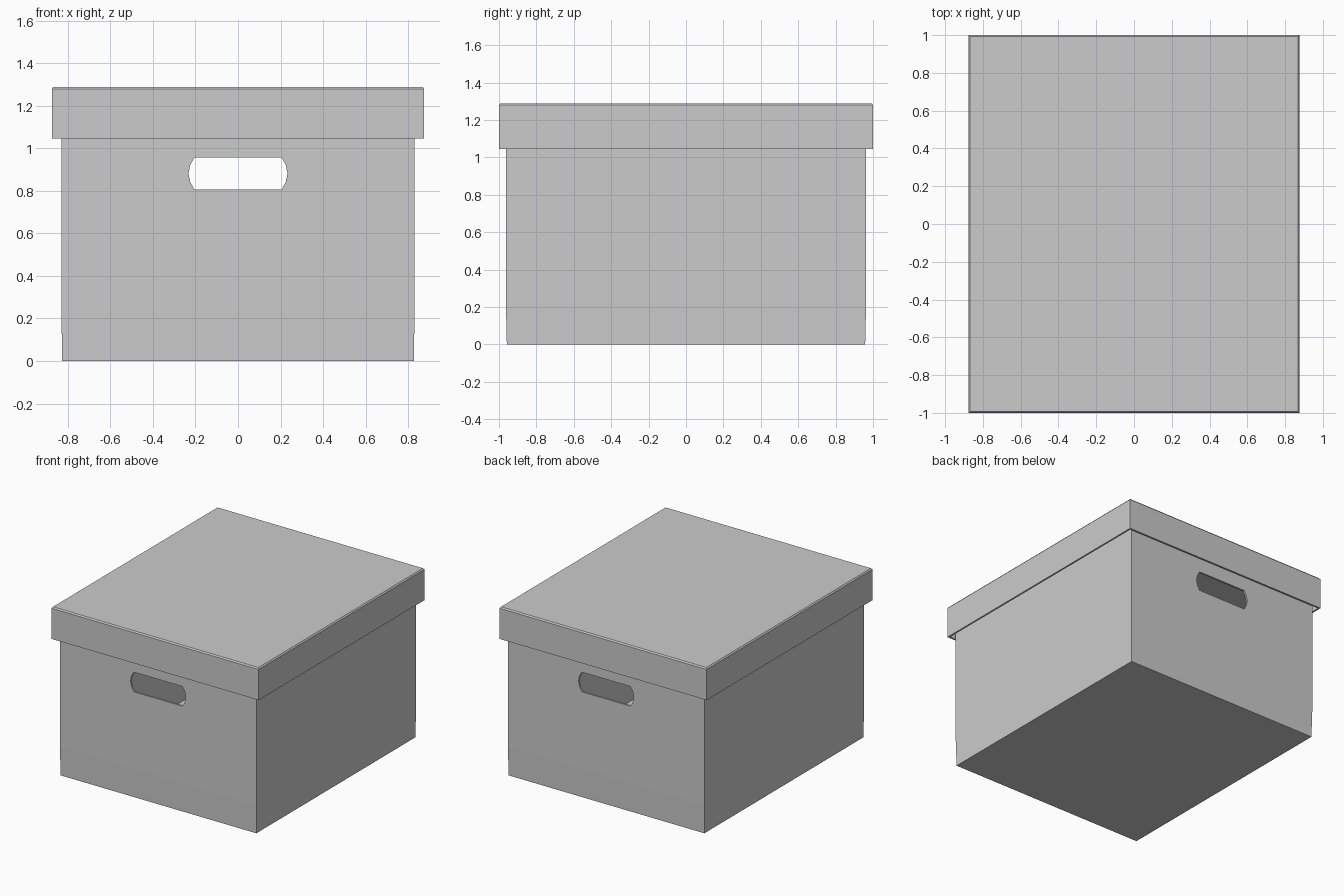
import bpy, bmesh

if "Cube" in bpy.data.objects:
    bpy.data.objects.remove(bpy.data.objects["Cube"])


def make_object(name, bm):
    bmesh.ops.recalc_face_normals(bm, faces=bm.faces)
    mesh = bpy.data.meshes.new(name)
    bm.to_mesh(mesh)
    bm.free()
    obj = bpy.data.objects.new(name, mesh)
    bpy.context.collection.objects.link(obj)
    return obj


def shell(name, rings):
    """Skin rectangular rings (half x, half y, z) and cap both ends."""
    bm = bmesh.new()
    loops = [[bm.verts.new((sx * hx, sy * hy, z))
              for sx, sy in ((-1, -1), (1, -1), (1, 1), (-1, 1))]
             for hx, hy, z in rings]
    for a, b in zip(loops, loops[1:]):
        for i in range(4):
            j = (i + 1) % 4
            bm.faces.new((a[i], a[j], b[j], b[i]))
    bm.faces.new(loops[0])
    bm.faces.new(loops[-1])
    return make_object(name, bm)


# Open-topped box body: outside going up, over the rim, down to the floor
body = shell("box_body", [
    (0.826, 0.958, 0.0), (0.83, 0.963, 0.22), (0.83, 0.963, 1.262),
    (0.817, 0.95, 1.262), (0.817, 0.95, 0.013)])

# Lid: small bevel on top, hollow skirt hanging over the body
shell("lid", [
    (0.867, 0.992, 1.289), (0.875, 1.0, 1.279), (0.875, 1.0, 1.045),
    (0.862, 0.987, 1.045), (0.862, 0.987, 1.275)])

# Hand hole cutter passing through front and back walls
half = [(0.205, 0.806), (0.224, 0.84), (0.233, 0.881), (0.224, 0.922), (0.205, 0.956)]
outline = half + [(-x, z) for x, z in reversed(half)]
bm = bmesh.new()
face = bm.faces.new([bm.verts.new((x, -1.2, z)) for x, z in outline])
ext = bmesh.ops.extrude_face_region(bm, geom=[face])
bmesh.ops.translate(bm, vec=(0, 2.4, 0),
                    verts=[v for v in ext["geom"] if isinstance(v, bmesh.types.BMVert)])
cutter = make_object("hand_hole_cutter", bm)
cutter.hide_render = True
cutter.display_type = 'WIRE'

cut = body.modifiers.new("hand_holes", 'BOOLEAN')
cut.operation = 'DIFFERENCE'
cut.solver = 'EXACT'
cut.object = cutter
